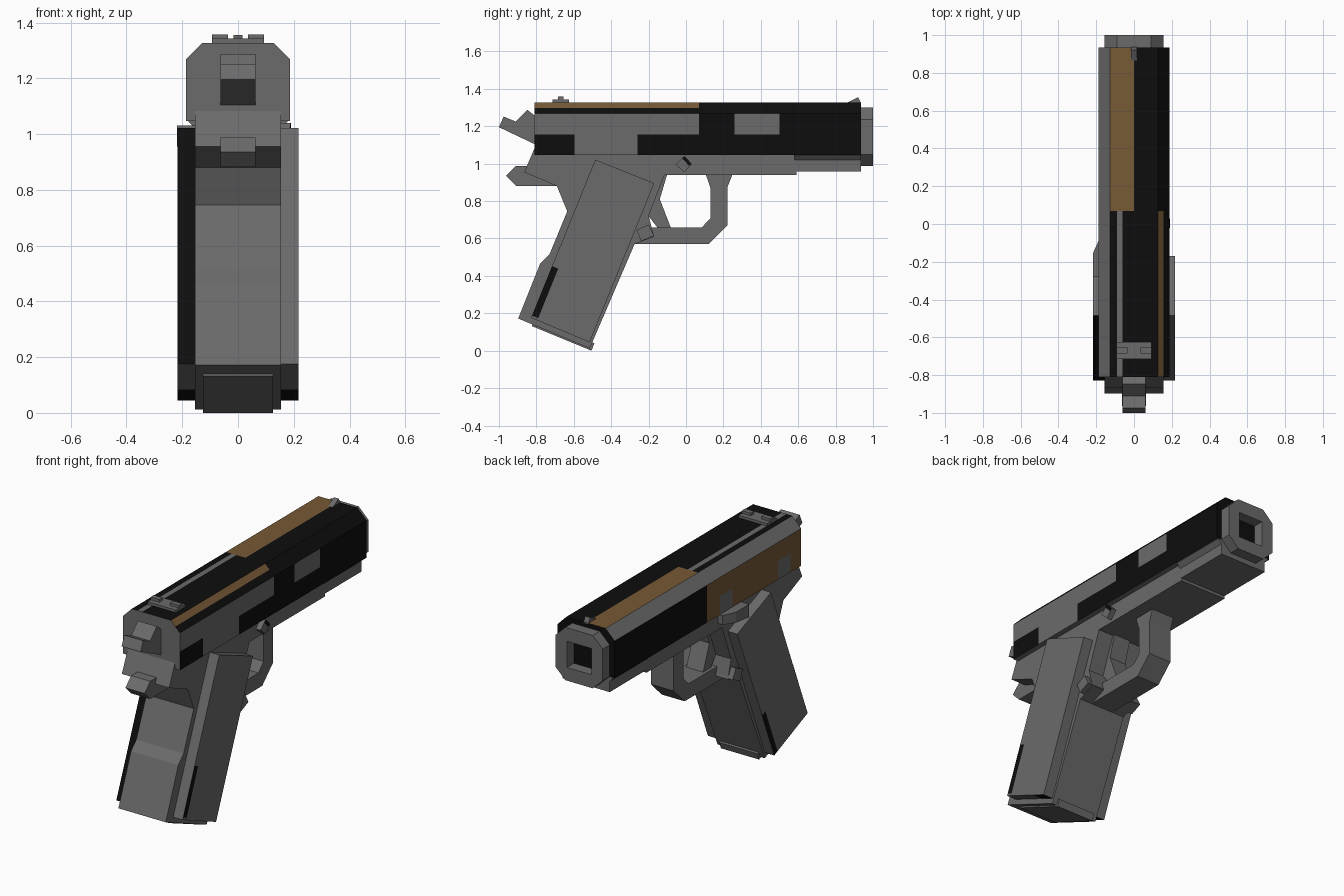
import bpy, bmesh
from mathutils import Vector

if "Cube" in bpy.data.objects:
    bpy.data.objects.remove(bpy.data.objects["Cube"])


def material(name, rgb):
    m = bpy.data.materials.new(name)
    m.diffuse_color = (*rgb, 1)
    m.use_nodes = True
    m.node_tree.nodes["Principled BSDF"].inputs["Base Color"].default_value = m.diffuse_color
    return m


GRAY = material("gunmetal gray", (0.145, 0.145, 0.145))
BLACK = material("black", (0.004, 0.004, 0.004))
BROWN = material("bronze brown", (0.185, 0.1, 0.037))


def prism(name, pts, a, b, axis="x", cuts=(), rule=None):
    """Extrude a profile from a to b: (y, z) along x, or (x, z) along y."""
    bm = bmesh.new()

    def at(p, t):
        return (t, p[0], p[1]) if axis == "x" else (p[0], t, p[1])
    lo = [bm.verts.new(at(p, a)) for p in pts]
    hi = [bm.verts.new(at(p, b)) for p in pts]
    bm.faces.new(lo)
    bm.faces.new(hi[::-1])
    for i in range(len(pts)):
        j = (i + 1) % len(pts)
        bm.faces.new((lo[i], hi[i], hi[j], lo[j]))
    bmesh.ops.recalc_face_normals(bm, faces=bm.faces)
    # cut colour boundaries into the surface
    for co, no in cuts:
        bmesh.ops.bisect_plane(bm, geom=bm.verts[:] + bm.edges[:] + bm.faces[:],
                               dist=1e-5, plane_co=co, plane_no=no)
    bm.normal_update()
    if rule:
        for f in bm.faces:
            f.material_index = rule(f.calc_center_median(), f.normal)
    me = bpy.data.meshes.new(name)
    bm.to_mesh(me)
    bm.free()
    for m in (GRAY, BLACK, BROWN):
        me.materials.append(m)
    ob = bpy.data.objects.new(name, me)
    bpy.context.collection.objects.link(ob)
    return ob


# slide, with its painted areas
def slide_colour(c, n):
    if abs(n.y) > 0.9:
        return 1 if n.y > 0 else 0
    if n.z < -0.5:
        return 0
    rear = c.y < 0.07
    if n.x > 0.9:                                   # right side
        if c.z > 1.157:
            return 0 if rear or 0.26 < c.y < 0.5 else 1
        return 0 if -0.595 < c.y < -0.26 else 1
    if n.x < -0.9:                                  # left side
        if not rear:
            return 1
        patch = -0.17 < c.y < -0.05 or -0.71 < c.y < -0.595
        return 0 if patch and c.z < 1.157 else 2
    if n.x > 0.3:                                   # right chamfer
        return 2 if rear and c.x < 0.157 else 1
    if n.x < -0.3:                                  # left chamfer
        return 0
    if rear:                                        # top
        return 0 if -0.09 < c.x < -0.06 else 1
    return 2 if c.x < 0 else 1


X, Y, Z = Vector((1, 0, 0)), Vector((0, 1, 0)), Vector((0, 0, 1))
slide_cuts = [(Y * v, Y) for v in (0.07, -0.26, -0.595, 0.26, 0.5, -0.05, -0.17, -0.71)]
slide_cuts += [(X * v, X) for v in (-0.09, -0.06, 0, 0.157)] + [(Z * 1.157, Z)]
prism("slide", [(-0.187, 1.047), (0.187, 1.047), (0.187, 1.268), (0.128, 1.327),
                (-0.128, 1.327), (-0.187, 1.268)], -0.81, 0.935, "y", slide_cuts, slide_colour)

# muzzle block with a square bore
muzzle = prism("muzzle_block", [(-0.09, 0.987), (0.09, 0.987), (0.155, 1.05), (0.155, 1.237),
                                (0.09, 1.3), (-0.09, 1.3), (-0.155, 1.237), (-0.155, 1.05)],
               0.93, 1.0, "y")
cutter = prism("bore_cutter", [(-0.08, 1.065), (0.08, 1.065), (0.08, 1.22), (-0.08, 1.22)],
               0.9, 1.1, "y")
cutter.hide_render = True
cutter.hide_viewport = True
mod = muzzle.modifiers.new("bore", "BOOLEAN")
mod.object = cutter
mod.operation = "DIFFERENCE"
mod.solver = "EXACT"

# frame with grip
prism("frame", [(-0.78, 1.06), (-0.80, 1.105), (-0.865, 0.955), (-0.69, 0.88), (-0.635, 0.745),
                (-0.73, 0.515), (-0.78, 0.465), (-0.897, 0.172), (-0.515, 0.012), (-0.275, 0.57),
                (-0.17, 0.61), (-0.2, 0.72), (-0.115, 0.94), (0.59, 0.94), (0.59, 1.06)],
      -0.155, 0.155)
prism("dust_cover", [(-0.155, 0.957), (0.155, 0.957), (0.155, 1.02), (0.18, 1.048),
                     (-0.18, 1.048), (-0.155, 1.02)], 0.58, 0.935, "y")
prism("magazine_base", [(-0.81, 0.16), (-0.825, 0.132), (-0.505, 0.0), (-0.49, 0.04)],
      -0.125, 0.125)
prism("grip_tang", [(-0.963, 0.935), (-0.91, 0.987), (-0.84, 0.987), (-0.68, 0.882),
                    (-0.91, 0.882)], -0.063, 0.063)

# trigger guard and trigger
prism("trigger_guard", [(-0.29, 0.57), (0.12, 0.57), (0.222, 0.67), (0.222, 0.875), (0.25, 0.945),
                        (0.105, 0.945), (0.132, 0.865), (0.132, 0.71), (0.085, 0.66),
                        (-0.25, 0.66)], -0.075, 0.075)
prism("trigger", [(-0.1, 0.945), (-0.14, 0.81), (-0.08, 0.655), (-0.15, 0.655), (-0.2, 0.72),
                  (-0.14, 0.945)], -0.055, 0.055)

# grip panels, with dark worn edges
TOP_REAR, TOP_FRONT = (-0.485, 1.022), (-0.17, 0.895)
LOW_FRONT, LOW_REAR = (-0.515, 0.045), (-0.828, 0.176)
down = Vector((0, -0.375, -0.927))
across = Vector((0, 0.927, -0.375))
rear_edge = Vector((0, *TOP_REAR))


def panel_colour(side):
    def rule(c, n):
        u, v = (c - rear_edge).dot(across), (c - rear_edge).dot(down)
        if n.dot(down) > 0.8:
            return 1 if u > 0.24 else 0
        if side < 0 and n.dot(across) < -0.8:
            return 1
        if n.x * side > 0.9:
            if side > 0:
                return 1 if u < 0.035 and 0.615 < v < 0.9 else 0
            return 1 if u > 0.305 and v > 0.62 else 0
        return 0
    return rule


panel_cuts = [(rear_edge + across * u, across) for u in (0.035, 0.24, 0.305)]
panel_cuts += [(rear_edge + down * v, down) for v in (0.615, 0.9)]
for side, label in ((1, "right"), (-1, "left")):
    prism(label + "_grip_panel", [TOP_REAR, TOP_FRONT, LOW_FRONT, LOW_REAR],
          side * 0.15, side * 0.217, "x", panel_cuts, panel_colour(side))
    # magazine release button
    prism(label + "_magazine_release", [(-0.265, 0.645), (-0.2, 0.675), (-0.17, 0.615),
                                        (-0.24, 0.585)], 0, side * 0.187)

# slide lock pin with a dark slot, and the lever on the left
prism("slide_lock_pin", [(-0.055, 0.995), (-0.01, 0.955), (0.032, 0.998), (-0.01, 1.04)],
      0.14, 0.187)
prism("slide_lock_slot", [(-0.02, 1.027), (-0.008, 1.039), (0.03, 1.0), (0.018, 0.988)],
      0.18, 0.19, rule=lambda c, n: 1)
lever = prism("slide_lock_lever", [(-0.28, 0.955), (-0.08, 0.975), (-0.08, 1.03), (-0.28, 1.03)],
              -0.218, -0.15, "x", [(Y * -0.155, Y)])
for v in lever.data.vertices:
    if v.co.y > -0.1 and v.co.x < -0.2:
        v.co.x = -0.183

# hammer
prism("hammer", [(-0.8, 1.1), (-1.0, 1.195), (-0.975, 1.252), (-0.91, 1.225), (-0.848, 1.288),
                 (-0.8, 1.25)], -0.062, 0.062)

# sights
prism("front_sight", [(0.855, 1.322), (0.92, 1.356), (0.936, 1.322)], -0.016, 0.016)
prism("rear_sight_base", [(-0.715, 1.32), (-0.625, 1.32), (-0.625, 1.342), (-0.715, 1.342)],
      -0.093, 0.093)
for side, label in ((1, "right"), (-1, "left")):
    prism(label + "_rear_sight_post", [(-0.685, 1.335), (-0.655, 1.335), (-0.655, 1.358),
                                       (-0.685, 1.358)], side * 0.035, side * 0.093)
